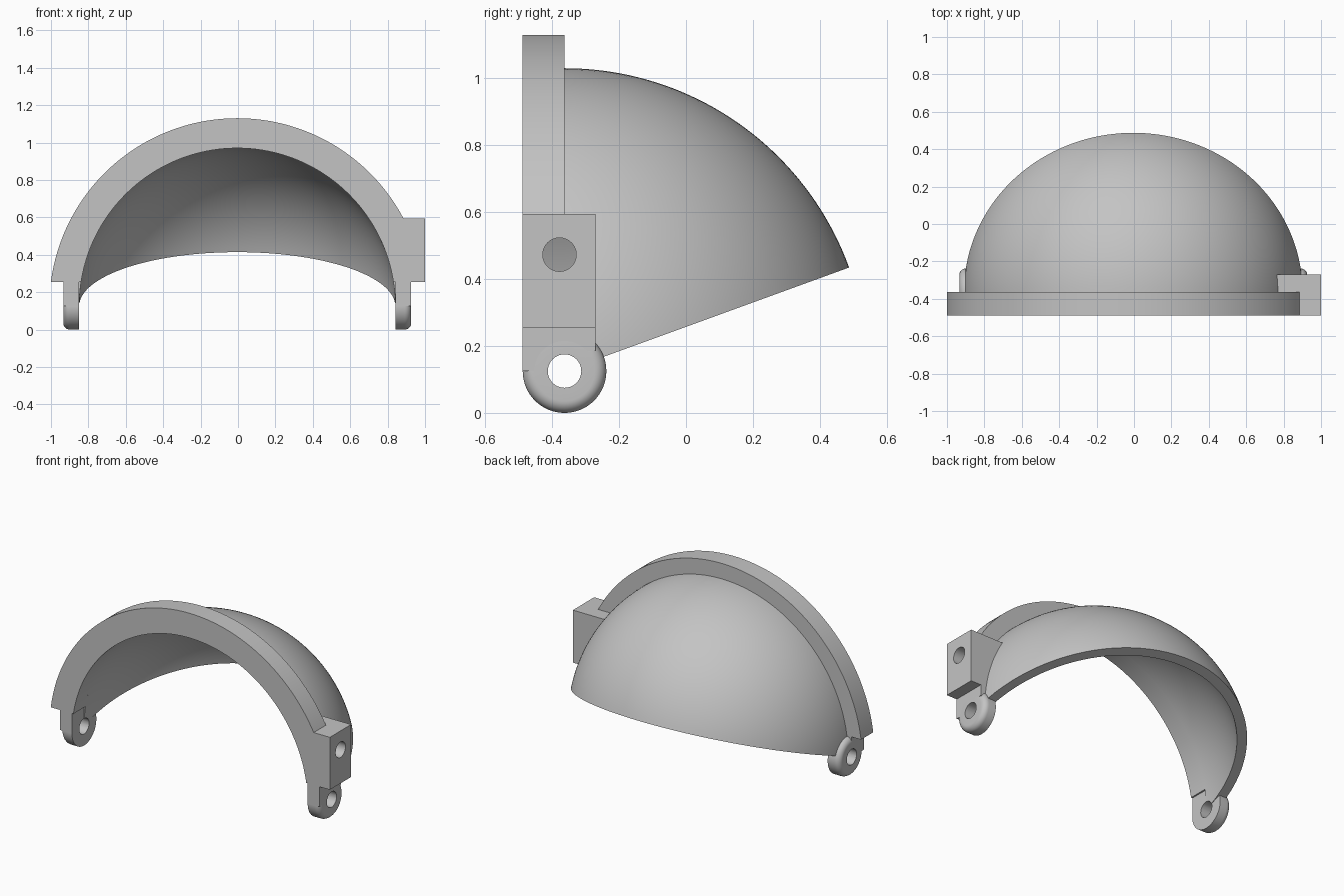
import bpy, bmesh
from math import sin, cos, pi, radians, asin

cube = bpy.data.objects.get("Cube")
if cube:
    bpy.data.objects.remove(cube, do_unlink=True)

grey = bpy.data.materials.new("plain grey")
grey.use_nodes = True
colour = (0.55, 0.55, 0.55, 1)
grey.diffuse_color = colour
grey.node_tree.nodes["Principled BSDF"].inputs["Base Color"].default_value = colour

# Pivot axis runs along x through this point
CX, CY, CZ = -0.004, -0.363, 0.125
R_IN, R_OUT, R_RIM = 0.845, 0.905, 1.005
FRONT, BOX_BACK = CY - 0.125, -0.27
LOW, BOX_TOP = 0.255, 0.595
EAR_R, EAR_X, HOLE_R = 0.125, 0.93, 0.05


def finish(name, bm):
    bmesh.ops.remove_doubles(bm, verts=bm.verts, dist=1e-5)
    bmesh.ops.recalc_face_normals(bm, faces=bm.faces)
    mesh = bpy.data.meshes.new(name)
    bm.to_mesh(mesh)
    bm.free()
    mesh.materials.append(grey)
    obj = bpy.data.objects.new(name, mesh)
    bpy.context.collection.objects.link(obj)
    return obj


def lathe(name, profile, start, end, steps, capped):
    """Turn a closed (x, radius) profile about the pivot axis."""
    bm = bmesh.new()
    rows = []
    for i in range(steps + 1):
        a = start + (end - start) * i / steps
        rows.append([bm.verts.new((CX + x, CY + r * cos(a), CZ + r * sin(a)))
                     for x, r in profile])
    n = len(profile)
    for a, b in zip(rows, rows[1:]):
        for j in range(n):
            k = (j + 1) % n
            bm.faces.new((a[j], a[k], b[k], b[j]))
    if capped:
        bm.faces.new(rows[0])
        bm.faces.new(rows[-1])
    return finish(name, bm)


def prism(name, outline, y0, y1):
    """Extrude an (x, z) outline along y."""
    bm = bmesh.new()
    a = [bm.verts.new((x, y0, z)) for x, z in outline]
    b = [bm.verts.new((x, y1, z)) for x, z in outline]
    bm.faces.new(a)
    bm.faces.new(b)
    for j in range(len(a)):
        k = (j + 1) % len(a)
        bm.faces.new((a[j], a[k], b[k], b[j]))
    return finish(name, bm)


def arc(radius, a0, a1, n):
    angles = [a0 + (a1 - a0) * i / n for i in range(n + 1)]
    return [(radius * cos(a), radius * sin(a)) for a in angles]


def world(points):
    return [(CX + x, CZ + z) for x, z in points]


def block(name, xs, ys, zs):
    (x0, x1), (z0, z1) = sorted(xs), zs
    return prism(name, [(x0, z0), (x1, z0), (x1, z1), (x0, z1)], *ys)


parts = []

# Visor dome: wedge of a spherical shell
shell = arc(R_OUT, 0, pi, 96) + arc(R_IN, pi, 0, 96)
parts.append(lathe("dome_shell", shell, radians(20), pi / 2, 40, True))

# Flat rim around the front opening
rise = LOW - CZ
a_out, a_in = asin(rise / R_RIM), asin(rise / R_IN)
rim = arc(R_RIM, a_out, pi - a_out, 96) + arc(R_IN, pi - a_in, a_in, 96)
parts.append(prism("front_rim", world(rim), FRONT, CY))

# Mounting box on one side, following the dome on its inner face
R_BOX = R_IN + 0.01
inner = arc(R_BOX, asin((BOX_TOP - CZ) / R_BOX), asin(rise / R_BOX), 12)
parts.append(prism("mounting_box", world(inner) + [(1, LOW), (1, BOX_TOP)],
                   FRONT, BOX_BACK))

# Hinge ears with a rounded outer edge, joined to the rim by short webs
fillet = 0.035
ear = [(R_IN, 0), (R_IN, EAR_R)]
ear += [(EAR_X - fillet + x, EAR_R - fillet + r)
        for x, r in arc(fillet, pi / 2, 0, 8)]
ear.append((EAR_X, 0))
for side, sign in (("left", 1), ("right", -1)):
    xs = (CX + sign * R_IN, CX + sign * EAR_X)
    parts.append(lathe(side + "_hinge_ear", [(sign * x, r) for x, r in ear],
                       0, 2 * pi, 64, False))
    parts.append(block(side + "_hinge_web", xs, (FRONT, CY), (CZ, LOW + 0.005)))
parts.append(block("box_web", (CX + R_IN + 0.02, CX + EAR_X),
                   (CY, BOX_BACK), (0.185, LOW + 0.005)))


# Drill the hinge hole and the box hole
def drill(name, y, z, x0, x1):
    ring = [(y + u, z + v) for u, v in arc(HOLE_R, 0, 2 * pi, 48)[:-1]]
    bm = bmesh.new()
    a = [bm.verts.new((x0, u, v)) for u, v in ring]
    b = [bm.verts.new((x1, u, v)) for u, v in ring]
    bm.faces.new(a)
    bm.faces.new(b)
    for j in range(len(a)):
        k = (j + 1) % len(a)
        bm.faces.new((a[j], a[k], b[k], b[j]))
    obj = finish(name, bm)
    obj.hide_render = True
    return obj


hinge_drill = drill("hinge_drill", CY, CZ, -1.1, 1.1)
box_drill = drill("box_drill", -0.378, 0.473, 0.6, 1.1)
for obj in parts:
    cutters = [hinge_drill]
    if obj.name in ("dome_shell", "front_rim", "mounting_box"):
        cutters = [box_drill]
        if obj.name == "dome_shell":
            cutters.append(hinge_drill)
    for cutter in cutters:
        mod = obj.modifiers.new(cutter.name, "BOOLEAN")
        mod.operation = "DIFFERENCE"
        mod.solver = "EXACT"
        mod.object = cutter

# Bake the holes, remove the drills and smooth the curved faces
bpy.context.view_layer.update()
graph = bpy.context.evaluated_depsgraph_get()
baked = [bpy.data.meshes.new_from_object(o.evaluated_get(graph)) for o in parts]
for obj, mesh in zip(parts, baked):
    obj.modifiers.clear()
    obj.data = mesh
    mesh.shade_smooth()
    mesh.set_sharp_from_angle(angle=radians(30))
for cutter in (hinge_drill, box_drill):
    bpy.data.objects.remove(cutter, do_unlink=True)
